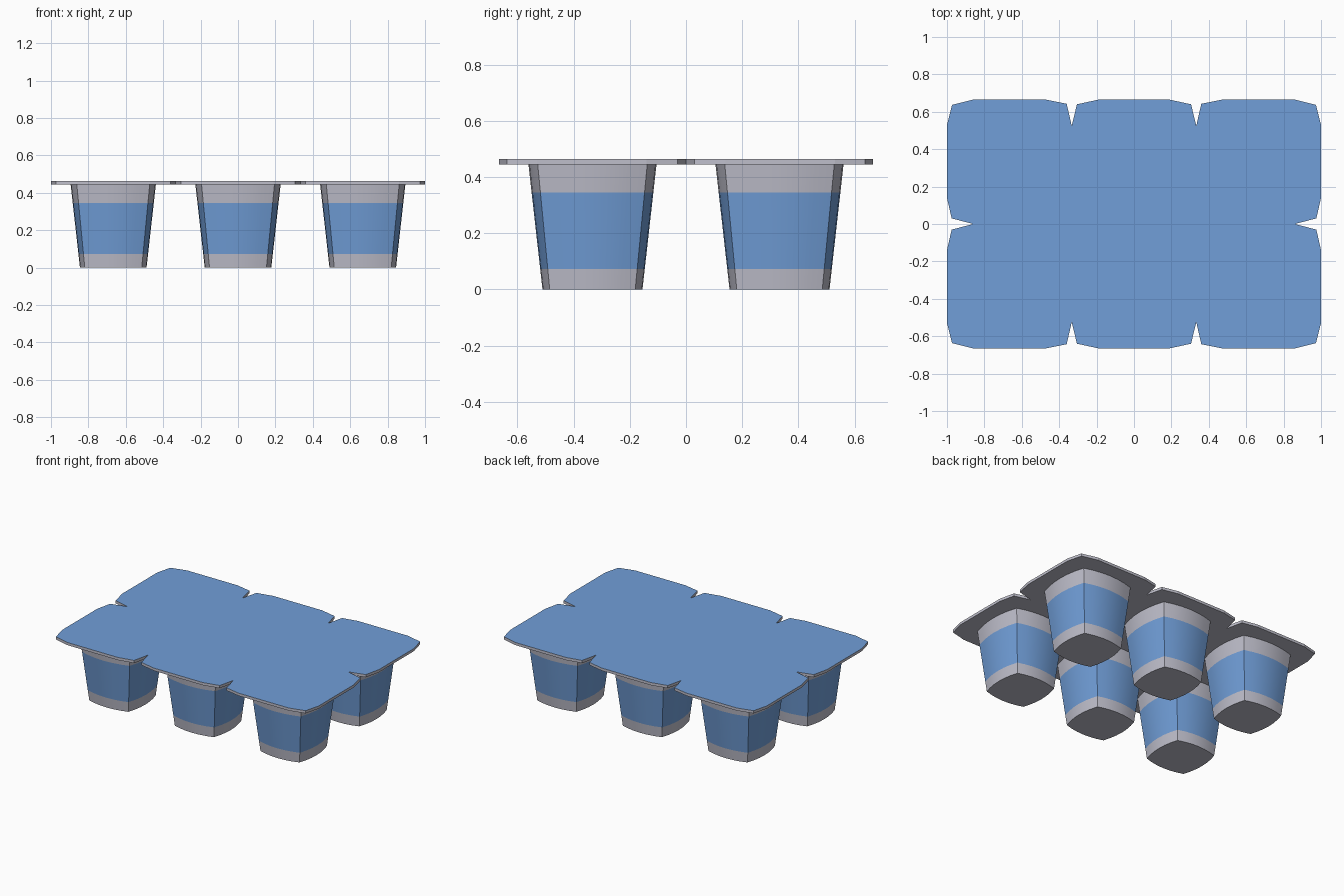
import bpy, bmesh

if "Cube" in bpy.data.objects:
    bpy.data.objects.remove(bpy.data.objects["Cube"])

def material(name, rgb):
    m = bpy.data.materials.new(name)
    m.diffuse_color = (*rgb, 1)
    m.use_nodes = True
    m.node_tree.nodes["Principled BSDF"].inputs["Base Color"].default_value = m.diffuse_color
    return m

GREY = material("light grey plastic", (0.52, 0.52, 0.60))
BLUE = material("soft blue", (0.165, 0.345, 0.69))

def make_object(name, bm):
    bmesh.ops.recalc_face_normals(bm, faces=bm.faces[:])
    mesh = bpy.data.meshes.new(name)
    bm.to_mesh(mesh)
    bm.free()
    mesh.materials.append(GREY)
    mesh.materials.append(BLUE)
    ob = bpy.data.objects.new(name, mesh)
    bpy.context.collection.objects.link(ob)
    return ob

# Lid: one quarter of the notched outline, mirrored round the centre
quarter = [(0.19, 0.665), (0.305, 0.64), (0.333, 0.525), (0.36, 0.643), (0.47, 0.665),
           (0.86, 0.665), (0.973, 0.637), (1, 0.53), (1, 0.14), (0.975, 0.03)]
notch = [(0.86, 0)]
right = quarter + notch + [(x, -y) for x, y in reversed(quarter)]
outline = right + [(-x, -y) for x, y in right]
bm = bmesh.new()
base = bm.faces.new([bm.verts.new((x, y, 0.445)) for x, y in outline])
ext = bmesh.ops.extrude_face_region(bm, geom=[base], use_keep_orig=True)
for v in ext["geom"]:
    if isinstance(v, bmesh.types.BMVert):
        v.co.z = 0.464
bm.normal_update()
for f in bm.faces:
    if f.calc_center_median().z > 0.46:
        f.material_index = 1        # blue printed foil on top
bmesh.ops.triangulate(bm, faces=[f for f in bm.faces if len(f.verts) > 4])
make_object("lid", bm)

# Cup cross-section: square with bulging sides and crisp corners
def section(half, seg=6):
    corner, pts = half * 0.855, []
    side = [(corner * (1 - 2 * i / seg),
             half - (half - corner) * (1 - 2 * i / seg) ** 2) for i in range(seg)]
    for k in range(4):
        pts += side
        side = [(-y, x) for x, y in side]
    return pts

# Cups: tapered, with a blue label band
def cup(name, cx, cy):
    bm = bmesh.new()
    rings = []
    for z in (0, 0.073, 0.345, 0.446):
        half = 0.178 + 0.05 * z / 0.445
        rings.append([bm.verts.new((x, y, z)) for x, y in section(half)])
    bm.faces.new(rings[0])
    n = len(rings[0])
    for level, (a, b) in enumerate(zip(rings, rings[1:])):
        for i in range(n):
            j = (i + 1) % n
            f = bm.faces.new((a[i], a[j], b[j], b[i]))
            f.material_index = 1 if level == 1 else 0
    bm.faces.new(rings[-1])
    ob = make_object(name, bm)
    ob.location = (cx, cy, 0)
    bpy.ops.object.select_all(action='DESELECT')
    bpy.context.view_layer.objects.active = ob
    ob.select_set(True)
    bpy.ops.object.shade_smooth_by_angle(angle=0.5)

for row, y in (("front", -0.333), ("back", 0.333)):
    for col, x in (("left", -0.667), ("middle", 0), ("right", 0.667)):
        cup(f"cup_{row}_{col}", x, y)
